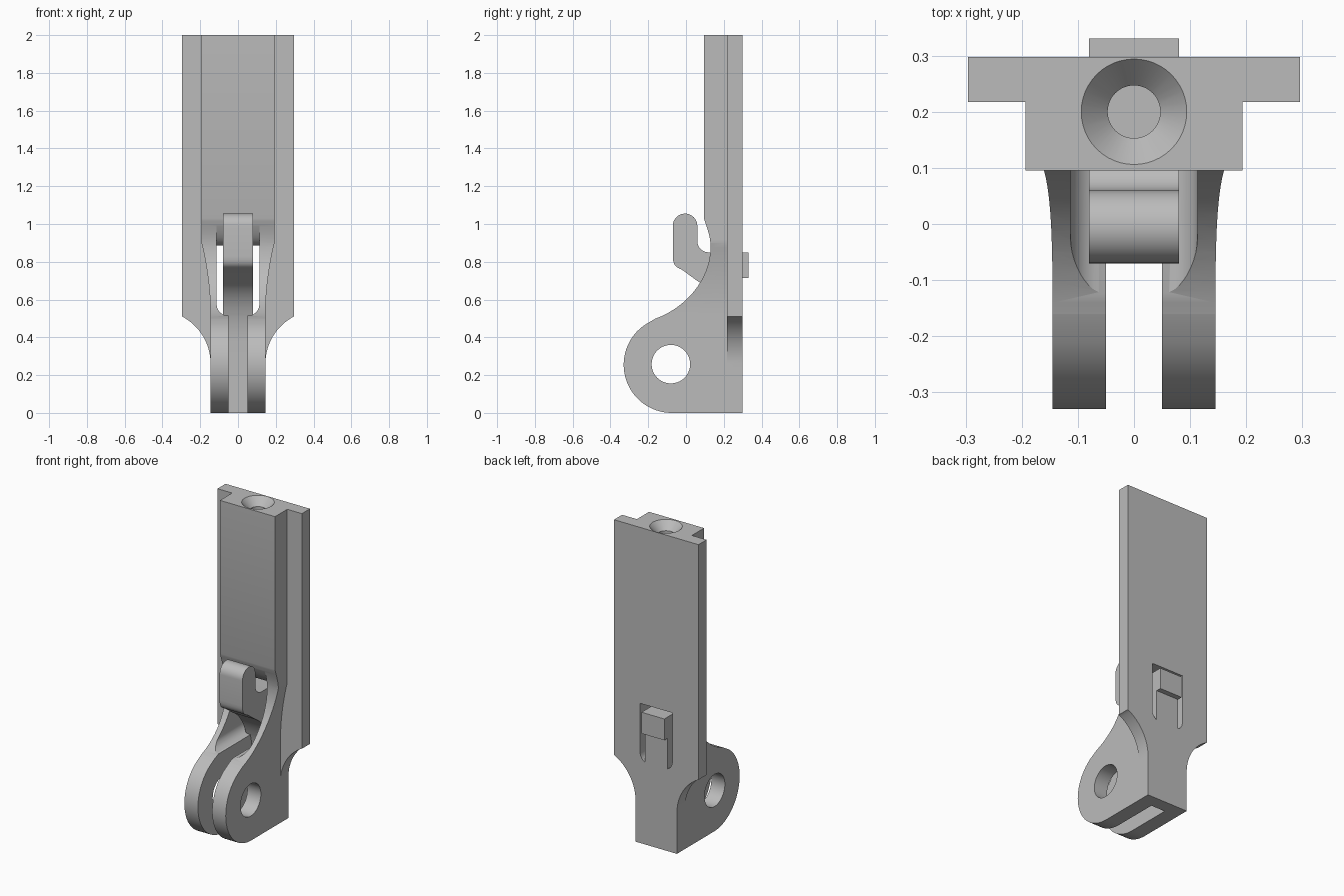
import bpy, bmesh, math
from mathutils import Vector
from mathutils.geometry import interpolate_bezier

if "Cube" in bpy.data.objects:
    bpy.data.objects.remove(bpy.data.objects["Cube"])

grey = bpy.data.materials.new("plain grey")
grey.diffuse_color = (0.5, 0.5, 0.5, 1)
grey.use_nodes = True
grey.node_tree.nodes["Principled BSDF"].inputs["Base Color"].default_value = grey.diffuse_color


def finish(name, bm):
    bmesh.ops.recalc_face_normals(bm, faces=bm.faces)
    me = bpy.data.meshes.new(name)
    bm.to_mesh(me)
    bm.free()
    me.materials.append(grey)
    ob = bpy.data.objects.new(name, me)
    bpy.context.collection.objects.link(ob)
    return ob


def extrude(name, pts, axis, a, b):
    """Extrude a 2D outline: axis 'x' takes (y, z) points, axis 'y' takes (x, z)."""
    bm = bmesh.new()
    place = (lambda p, d: (d, p[0], p[1])) if axis == 'x' else (lambda p, d: (p[0], d, p[1]))
    face = bm.faces.new([bm.verts.new(place(p, a)) for p in pts])
    moved = bmesh.ops.extrude_face_region(bm, geom=[face])
    shift = Vector((b - a, 0, 0)) if axis == 'x' else Vector((0, b - a, 0))
    bmesh.ops.translate(bm, vec=shift,
                        verts=[v for v in moved['geom'] if isinstance(v, bmesh.types.BMVert)])
    return finish(name, bm)


def arc(cx, cz, r, a0, a1, n=16):
    return [(cx + r * math.cos(math.radians(a0 + (a1 - a0) * i / n)),
             cz + r * math.sin(math.radians(a0 + (a1 - a0) * i / n))) for i in range(n + 1)]


def bez(p0, h0, h1, p1, n=20):
    return [(p.x, p.y) for p in interpolate_bezier(*[Vector((*p, 0)) for p in (p0, h0, h1, p1)], n)]


def mirrored(half):
    """Close a right-hand outline with its left-hand mirror image."""
    return half + [(-x, z) for x, z in reversed(half)]


def combine(target, tool, op):
    mod = target.modifiers.new(op.lower(), 'BOOLEAN')
    mod.operation, mod.object, mod.solver = op, tool, 'EXACT'
    bpy.context.view_layer.objects.active = target
    bpy.ops.object.modifier_apply(modifier=mod.name)
    bpy.data.objects.remove(tool)


# Main stem and hinge knuckle: side outline trimmed by a flaring front outline
side = [(0.25, 2), (0.095, 2)]
side += bez((0.095, 1.03), (0.108, 0.985), (0.13, 0.94), (0.13, 0.88), 10)
side += bez((0.13, 0.88), (0.13, 0.70), (-0.01, 0.553), (-0.16, 0.50), 24)[1:]
side += arc(-0.075, 0.255, 0.255, 112, 270, 32)[1:]
side += [(0.25, 0)]
bracket = extrude("hinge_bracket", side, 'x', -0.193, 0.193)
r = 1.69
flare = [(0.145, -0.1)] + arc(0.145 + r, 0.5, r, 180, 166.2, 14) + [(0.193, 0.92), (0.25, 0.92), (0.25, 2.1)]
combine(bracket, extrude("flare_trim", mirrored(flare), 'y', -0.6, 0.6), 'INTERSECT')

# Back plate with scooped lower shoulders
plate = [(0.145, 0)] + arc(0.428, 0.26, 0.283, 180, 118, 16) + [(0.296, 0.51), (0.296, 2)]
combine(bracket, extrude("back_plate", mirrored(plate), 'y', 0.217, 0.298), 'UNION')

# Latch window with rounded lower corners, and its curved ceiling
window = arc(0.053, 0.575, 0.06, -90, 0, 10) + [(0.113, 0.885)]
combine(bracket, extrude("latch_window", mirrored(window), 'y', -0.6, 0.6), 'DIFFERENCE')
ceiling = bez((0.09, 1.03), (0.13, 0.94), (0.16, 0.885), (0.22, 0.885), 14)
ceiling += [(0.22, 0.8), (-0.2, 0.8), (-0.2, 1.03)]
combine(bracket, extrude("window_ceiling", ceiling, 'x', -0.113, 0.113), 'DIFFERENCE')

# Gap between the two knuckles
gap = [(-0.6, -0.1), (0.215, -0.1), (0.215, 0.6), (-0.6, 0.6)]
combine(bracket, extrude("knuckle_gap", gap, 'x', -0.05, 0.05), 'DIFFERENCE')

# Pin hole
combine(bracket, extrude("pin_hole", arc(-0.08, 0.258, 0.102, 0, 351, 39), 'x', -0.5, 0.5), 'DIFFERENCE')

# Countersunk screw hole in the top end
rings = [(0.094, 2.02), (0.094, 2.0), (0.047, 1.95), (0.047, 1.8)]
bm = bmesh.new()
loops = [[bm.verts.new((x, 0.2 + y, z)) for x, y in arc(0, 0, rad, 0, 352.5, 47)] for rad, z in rings]
for lo, hi in zip(loops, loops[1:]):
    for i in range(48):
        j = (i + 1) % 48
        bm.faces.new((lo[i], lo[j], hi[j], hi[i]))
bm.faces.new(loops[0])
bm.faces.new(loops[-1])
combine(bracket, finish("screw_hole", bm), 'DIFFERENCE')

# Spring latch: rounded finger tab, swept tongue and rear catch
latch = arc(-0.005, 0.99, 0.065, 180, 0, 20)
latch += arc(0.12, 0.91, 0.06, 180, 270, 10)
latch += [(0.331, 0.85), (0.331, 0.715), (0.298, 0.715), (0.298, 0.37), (0.215, 0.37)]
latch += bez((0.215, 0.37), (0.213, 0.56), (0.13, 0.66), (0.065, 0.695), 18)[1:]
latch += bez((-0.02, 0.757), (-0.05, 0.77), (-0.07, 0.78), (-0.07, 0.83), 8)
combine(bracket, extrude("spring_latch", latch, 'x', -0.08, 0.08), 'UNION')

bpy.ops.object.select_all(action='DESELECT')
bracket.select_set(True)
bpy.context.view_layer.objects.active = bracket
bpy.ops.object.shade_smooth_by_angle(angle=math.radians(25))
